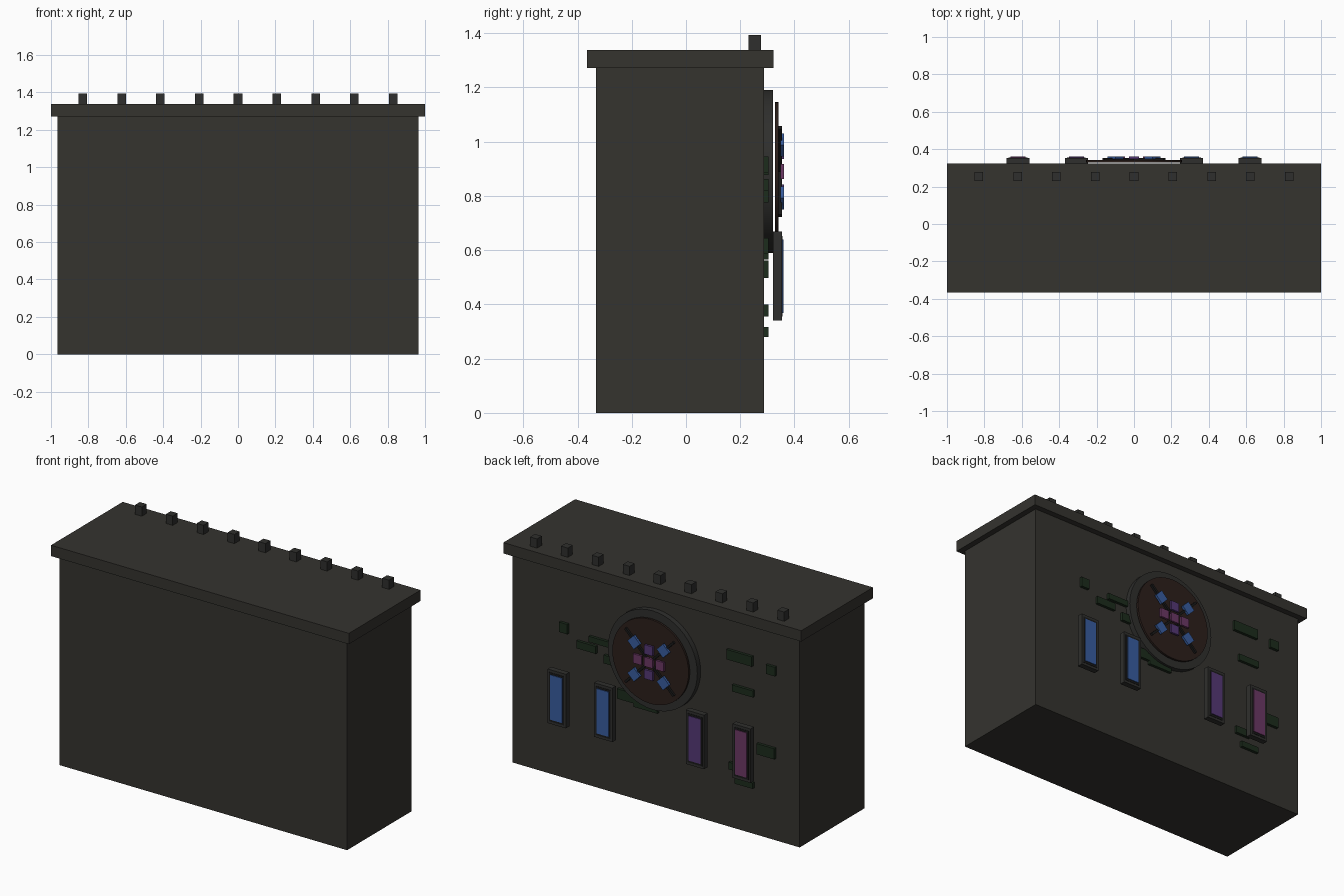
import bpy, math

if "Cube" in bpy.data.objects:
    bpy.data.objects.remove(bpy.data.objects["Cube"])


def material(name, r, g, b):
    m = bpy.data.materials.new(name)
    m.diffuse_color = (r, g, b, 1)
    m.use_nodes = True
    m.node_tree.nodes["Principled BSDF"].inputs["Base Color"].default_value = m.diffuse_color
    return m


STONE = material("stone", 0.035, 0.033, 0.028)
TRIM = material("trim_stone", 0.028, 0.028, 0.026)
DARK = material("dark_lead", 0.01, 0.01, 0.01)
RUST = material("rose_backing", 0.025, 0.014, 0.011)
MOSS = material("moss", 0.012, 0.025, 0.012)
BLUE = material("blue_glass", 0.04, 0.11, 0.35)
PURPLE = material("purple_glass", 0.09, 0.04, 0.18)
PINK = material("pink_glass", 0.15, 0.04, 0.13)


def box(name, x, y, z, mat, turn=0):
    """Box from (min, max) ranges, optionally turned about the y axis."""
    r = (x, y, z)
    bpy.ops.mesh.primitive_cube_add(size=1, location=[(a + b) / 2 for a, b in r],
                                    rotation=(0, turn, 0))
    o = bpy.context.object
    o.name = name
    o.scale = [b - a for a, b in r]
    o.data.materials.append(mat)
    return o


def around(c, size):
    return (c - size / 2, c + size / 2)


def disc(name, radius, y0, y1, z, mat):
    bpy.ops.mesh.primitive_cylinder_add(vertices=48, radius=radius, depth=y1 - y0,
                                        location=(0, (y0 + y1) / 2, z),
                                        rotation=(math.pi / 2, 0, 0))
    o = bpy.context.object
    o.name = name
    o.data.materials.append(mat)
    bpy.ops.object.shade_smooth_by_angle(angle=math.radians(30))


# Wall block and overhanging cornice
box("wall", (-0.965, 0.965), (-0.332, 0.288), (0, 1.274), STONE)
box("cornice", (-1, 1), (-0.365, 0.323), (1.272, 1.338), STONE)

# Row of small battlements along the back edge
for i in range(9):
    box("battlement", around((i - 4) * 0.2075, 0.046), (0.23, 0.277), (1.336, 1.394), TRIM)

# Rose window: rim, backing plate, diagonal bars, glass tiles
RZ = 0.89
disc("rose_rim", 0.30, 0.28, 0.32, RZ, TRIM)
disc("rose_backing", 0.256, 0.328, 0.341, RZ, RUST)
for s in (-1, 1):
    box("rose_bar", around(0, 0.46), (0.341, 0.354), around(RZ, 0.014), DARK, s * math.pi / 4)
for dx, dz in ((0, 0), (1, 0), (-1, 0), (0, 1), (0, -1)):
    box("rose_centre_tile", around(dx * 0.075, 0.056), (0.348, 0.361),
        around(RZ + dz * 0.075, 0.056), PURPLE if dz else PINK)
for dx in (-1, 1):
    for dz in (-1, 1):
        box("rose_outer_tile", around(dx * 0.098, 0.06), (0.348, 0.362),
            around(RZ + dz * 0.098, 0.06), BLUE, math.pi / 4)

# Four tall windows
for x, glass in ((0.62, BLUE), (0.308, BLUE), (-0.308, PURPLE), (-0.62, PINK)):
    box("window_frame", around(x, 0.122), (0.32, 0.354), (0.34, 0.668), TRIM)
    box("window_inner_frame", around(x, 0.1), (0.345, 0.356), (0.355, 0.652), DARK)
    box("window_glass", around(x, 0.08), (0.348, 0.36), (0.368, 0.64), glass)

# Mossy bricks: x, z, width, height
for x, z, w, h in ((0.612, 0.915, 0.055, 0.06), (0.458, 0.84, 0.13, 0.045),
                   (0.37, 0.895, 0.14, 0.035), (0.29, 0.80, 0.1, 0.05),
                   (-0.57, 1.05, 0.17, 0.06), (-0.78, 1.03, 0.06, 0.055),
                   (-0.592, 0.855, 0.14, 0.04), (-0.746, 0.53, 0.12, 0.065),
                   (-0.6, 0.298, 0.12, 0.036), (-0.55, 0.378, 0.1, 0.044),
                   (0.18, 0.615, 0.14, 0.06), (0.06, 0.59, 0.16, 0.05)):
    box("mossy_brick", around(x, w), (0.28, 0.305), around(z, h), MOSS)
